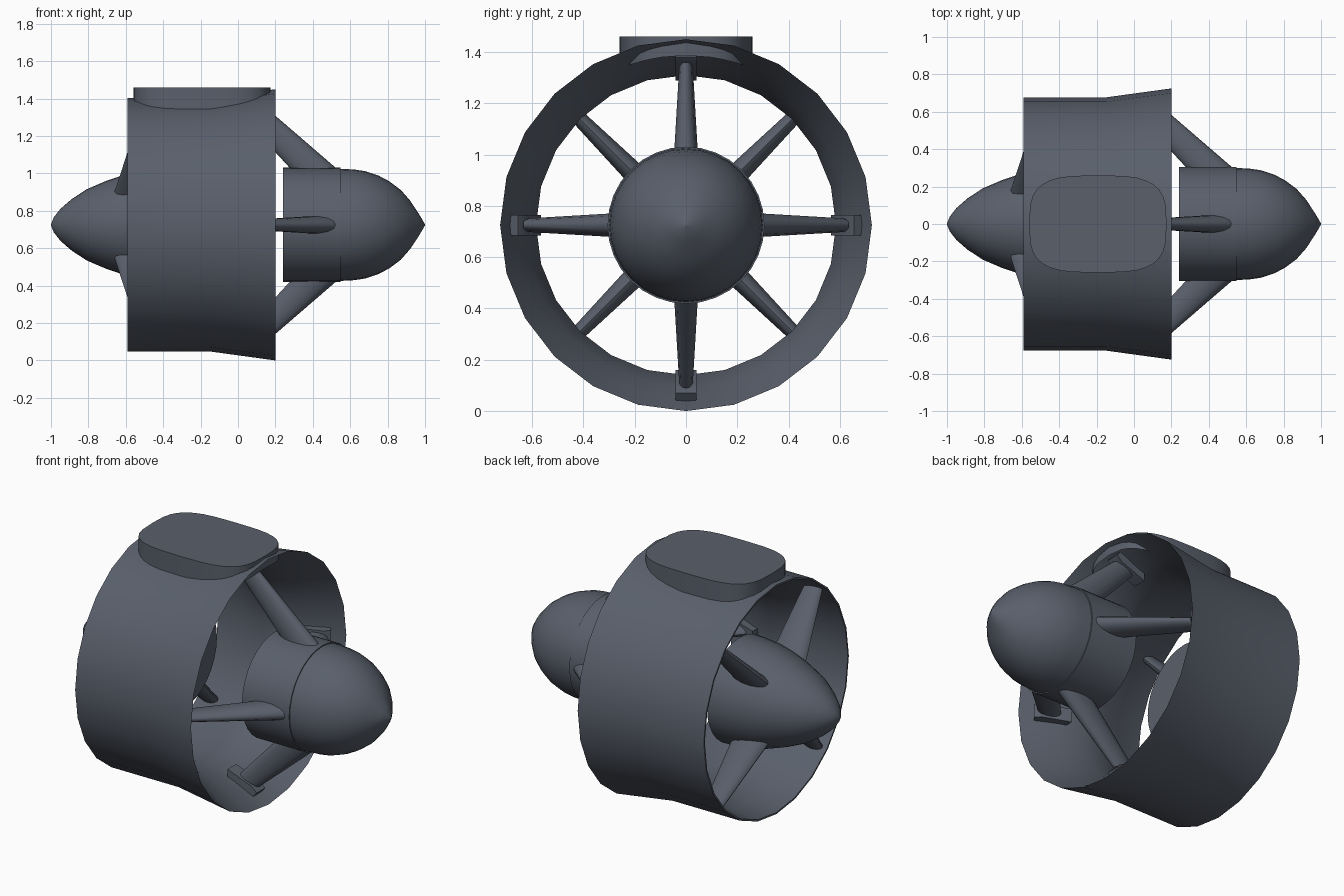
import bpy, bmesh, math
from mathutils import Matrix, Vector

if "Cube" in bpy.data.objects:
    bpy.data.objects.remove(bpy.data.objects["Cube"])

CZ = 0.725  # height of the main axis
slate = bpy.data.materials.new("slate_grey")
slate.diffuse_color = (0.10, 0.115, 0.147, 1)
slate.use_nodes = True
slate.node_tree.nodes["Principled BSDF"].inputs["Base Color"].default_value = slate.diffuse_color


def finish(name, bm, angle=35):
    bmesh.ops.remove_doubles(bm, verts=bm.verts, dist=1e-5)
    bmesh.ops.recalc_face_normals(bm, faces=bm.faces)
    me = bpy.data.meshes.new(name)
    bm.to_mesh(me)
    bm.free()
    me.materials.append(slate)
    ob = bpy.data.objects.new(name, me)
    bpy.context.collection.objects.link(ob)
    bpy.ops.object.select_all(action='DESELECT')
    ob.select_set(True)
    bpy.context.view_layer.objects.active = ob
    bpy.ops.object.shade_smooth_by_angle(angle=math.radians(angle))
    return ob


def bridge(bm, rings, caps=True):
    """Skin a list of closed point rings."""
    vs = [[bm.verts.new(p) for p in r] for r in rings]
    n = len(vs[0])
    for a, b in zip(vs, vs[1:]):
        for i in range(n):
            j = (i + 1) % n
            bm.faces.new((a[i], a[j], b[j], b[i]))
    if caps:
        bm.faces.new(vs[0])
        bm.faces.new(vs[-1])


def lathe(name, profile, sides, closed=False):
    """Revolve (x, radius) points round the main axis."""
    bm = bmesh.new()
    pts = profile + profile[:1] if closed else profile
    rings = [[(x, r * math.sin(2 * math.pi * i / sides),
               CZ + r * math.cos(2 * math.pi * i / sides)) for i in range(sides)]
             for x, r in pts]
    bridge(bm, rings, caps=not closed)
    return finish(name, bm)


def place(name, make_rings, angles):
    """Repeat a radial part (built along +z) round the axis."""
    for k, a in enumerate(angles):
        m = Matrix.Translation((0, 0, CZ)) @ Matrix.Rotation(math.radians(a), 4, 'X')
        bm = bmesh.new()
        bridge(bm, [[m @ Vector(p) for p in r] for r in make_rings])
        finish(f"{name}_{k + 1}", bm, 50)


def section(x0, x1, r0, r1, t, n=14):
    """Elliptical strut section from (x0, r0) to (x1, r1), half thickness t."""
    out = []
    for i in range(n):
        a = 2 * math.pi * i / n
        f = 0.5 + 0.5 * math.cos(a)
        out.append((x0 + (x1 - x0) * f, t * math.sin(a), r0 + (r1 - r0) * f))
    return out


# Flared duct with a thin lip and a narrower throat inside
lathe("duct", [(-0.59, 0.677), (-0.15, 0.677), (0.2, 0.725), (0.1, 0.675), (0.0, 0.628),
               (-0.13, 0.585), (-0.27, 0.585), (-0.42, 0.645), (-0.59, 0.667)], 24, True)

# Front hub and its domed cap
lathe("front_hub", [(0.24, 0.306), (0.548, 0.306)], 32)
lathe("front_dome", [(0.545, 0.30), (0.62, 0.296), (0.68, 0.287), (0.75, 0.264), (0.81, 0.232),
                     (0.87, 0.187), (0.92, 0.13), (0.965, 0.062), (1.0, 0.003)], 32)

# Rear pointed cone
lathe("rear_cone", [(-1.0, 0.003), (-0.985, 0.04), (-0.95, 0.085), (-0.89, 0.137), (-0.81, 0.19),
                    (-0.7, 0.237), (-0.6, 0.27), (-0.5, 0.292), (-0.4, 0.302), (-0.35, 0.303)], 32)

# Swept front struts and their feet on the duct wall
place("front_strut", [section(0.29, 0.54, 0.29, 0.29, 0.047),
                      section(0.005, 0.14, 0.60, 0.635, 0.027)], (0, 90, 180, 270))


def foot_ring(y):
    return [(-0.04, y, 0.565), (0.12, y, 0.625), (0.15, y, 0.655), (0.12, y, 0.69), (-0.04, y, 0.62)]


place("strut_foot", [foot_ring(-0.04), foot_ring(0.04)], (0, 90, 180, 270))

# Rear struts on the diagonals
place("rear_strut", [section(-0.66, -0.44, 0.25, 0.25, 0.045),
                     section(-0.565, -0.45, 0.66, 0.645, 0.027)], (45, 135, 225, 315))

# Rounded mounting pad on top, its skirt following the duct
top, low = [], []
for i in range(32):
    a = 2 * math.pi * i / 32
    c, s = math.cos(a), math.sin(a)
    x = -0.193 + 0.367 * math.copysign(abs(c) ** 0.6, c)
    y = 0.26 * math.copysign(abs(s) ** 0.6, s)
    top.append((x, y, 1.46))
    low.append((x, y, CZ + math.sqrt(0.662 ** 2 - y * y)))
bm = bmesh.new()
bridge(bm, [low, top], caps=False)
bm.verts.ensure_lookup_table()
bm.faces.new(bm.verts[32:64])
finish("mounting_pad", bm)
